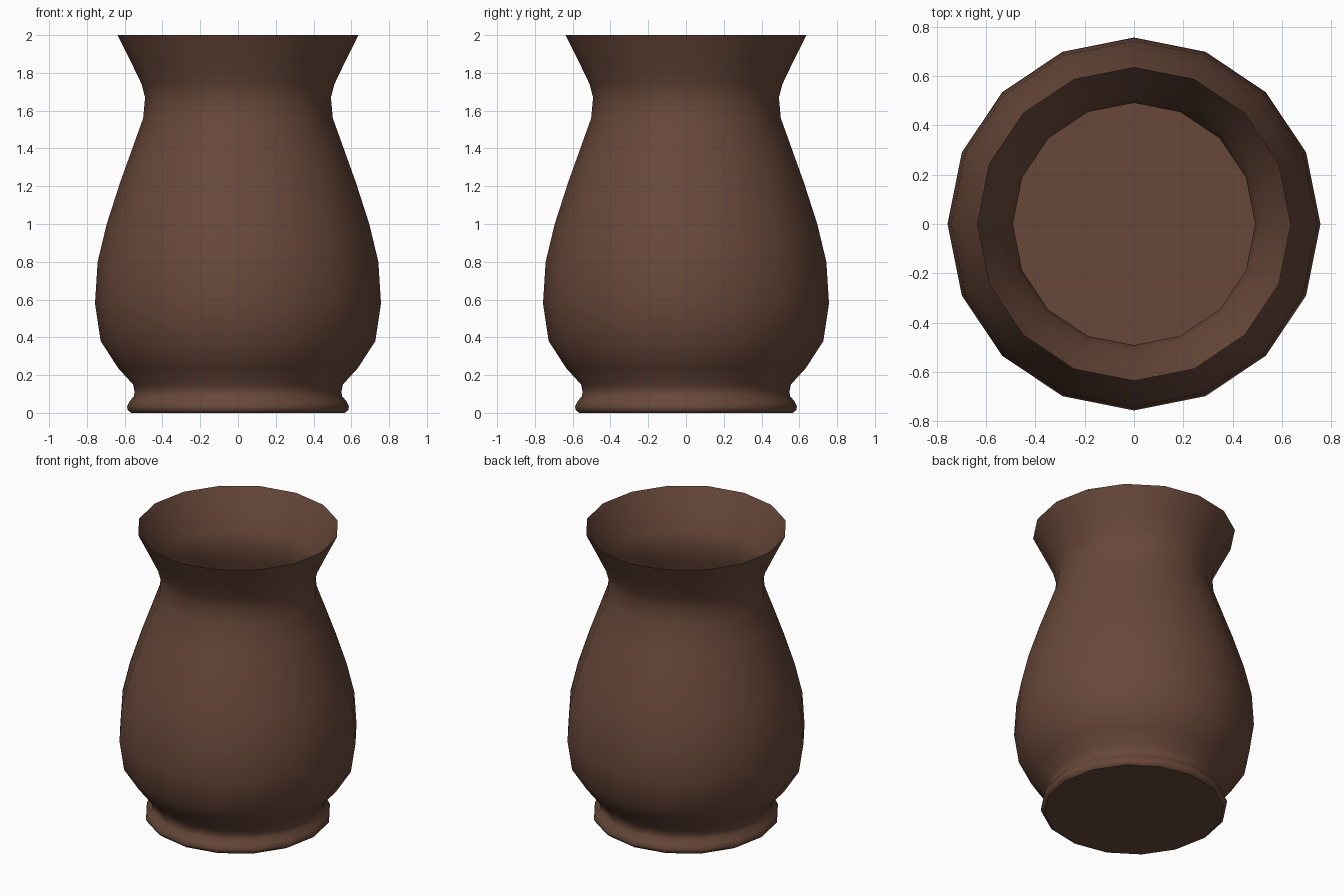
import bpy, bmesh, math

if "Cube" in bpy.data.objects:
    bpy.data.objects.remove(bpy.data.objects["Cube"])

SIDES = 16

# vase outline from foot to rim: (radius, height)
PROFILE = [(0.565, 0.0), (0.585, 0.015), (0.587, 0.035), (0.575, 0.06),
           (0.55, 0.09), (0.548, 0.115), (0.555, 0.15), (0.633, 0.235),
           (0.727, 0.38), (0.757, 0.58), (0.743, 0.80), (0.695, 1.0),
           (0.624, 1.22), (0.563, 1.39), (0.502, 1.56), (0.492, 1.67),
           (0.51, 1.74), (0.57, 1.865), (0.637, 2.0)]

# thin open body: one ring per profile point
bm = bmesh.new()
rings = []
for r, z in PROFILE:
    rings.append([bm.verts.new((r * math.cos(math.tau * i / SIDES),
                                r * math.sin(math.tau * i / SIDES), z))
                  for i in range(SIDES)])
for low, high in zip(rings, rings[1:]):
    for i in range(SIDES):
        j = (i + 1) % SIDES
        bm.faces.new((low[i], low[j], high[j], high[i])).smooth = True

# flat floor with a sharp border
floor = bm.faces.new(list(reversed(rings[0])))
for e in floor.edges:
    e.smooth = False

mesh = bpy.data.meshes.new("vase")
bm.to_mesh(mesh)
bm.free()
vase = bpy.data.objects.new("vase", mesh)
bpy.context.collection.objects.link(vase)

# brown clay
clay = bpy.data.materials.new("brown_clay")
clay.diffuse_color = (0.14, 0.065, 0.042, 1)
clay.use_nodes = True
clay.node_tree.nodes["Principled BSDF"].inputs["Base Color"].default_value = clay.diffuse_color
mesh.materials.append(clay)
